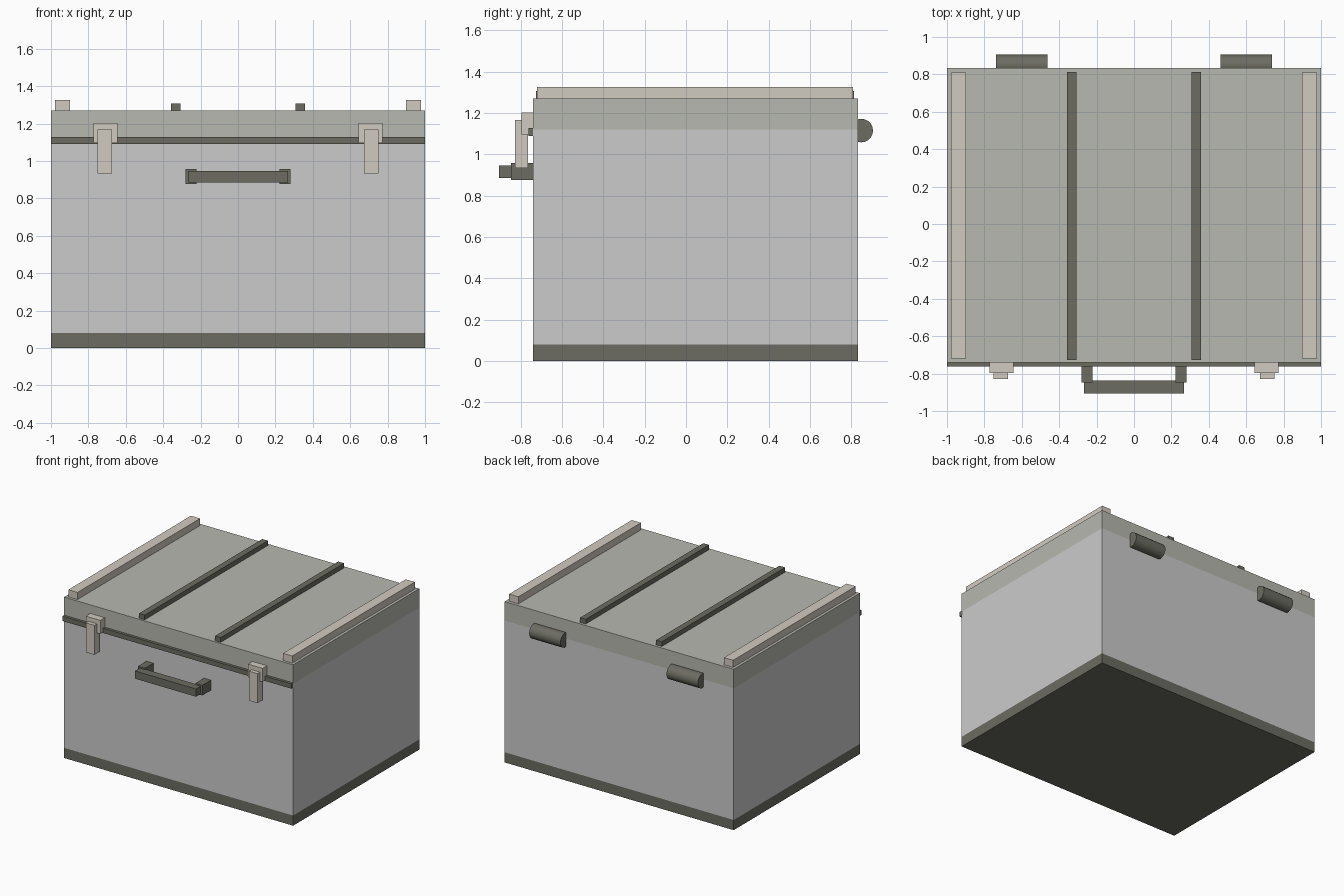
import bpy, math

if "Cube" in bpy.data.objects:
    bpy.data.objects.remove(bpy.data.objects["Cube"])


def material(name, rgb):
    m = bpy.data.materials.new(name)
    m.diffuse_color = (*rgb, 1)
    m.use_nodes = True
    m.node_tree.nodes["Principled BSDF"].inputs["Base Color"].default_value = m.diffuse_color
    return m


LID = material("lid_grey", (0.48, 0.48, 0.44))
DARK = material("dark_trim", (0.15, 0.15, 0.125))
PALE = material("pale_trim", (0.64, 0.60, 0.53))


def box(name, x, y, z, mat=None):
    """Box from (min, max) ranges on each axis."""
    r = (x, y, z)
    bpy.ops.mesh.primitive_cube_add(size=1, location=[(a + b) / 2 for a, b in r])
    o = bpy.context.object
    o.name = name
    o.scale = [b - a for a, b in r]
    bpy.ops.object.transform_apply(location=False, rotation=False, scale=True)
    if mat:
        o.data.materials.append(mat)
    return o


def pair(name, x, y, z, mat):
    """Box and its mirror image across x = 0."""
    box(name + "_right", x, y, z, mat)
    box(name + "_left", (-x[1], -x[0]), y, z, mat)


FRONT, BACK = -0.741, 0.833

# Case: base band, body, lid and front seam strip
box("base_band", (-1, 1), (FRONT, BACK), (0, 0.08), DARK)
box("body", (-1, 1), (FRONT, BACK), (0.08, 1.12))
box("lid", (-1, 1), (FRONT, BACK), (1.12, 1.27), LID)
box("seam_strip", (-1, 1), (-0.763, FRONT + 0.01), (1.09, 1.128), DARK)

# Lid rails and thin ridges
pair("lid_rail", (0.898, 0.978), (-0.72, 0.809), (1.265, 1.326), PALE)
pair("lid_ridge", (0.307, 0.357), (-0.726, 0.812), (1.265, 1.307), DARK)

# Latches
pair("latch_plate", (0.645, 0.772), (-0.796, FRONT + 0.01), (1.095, 1.202), PALE)
pair("latch_lever", (0.675, 0.75), (-0.828, -0.765), (0.934, 1.167), PALE)

# Carry handle
pair("handle_bracket", (0.221, 0.281), (-0.847, FRONT + 0.01), (0.876, 0.957), DARK)
box("handle_bar", (-0.267, 0.267), (-0.905, -0.838), (0.885, 0.946), DARK)

# Hinge barrels on the back
for side, x in (("left", -0.6), ("right", 0.6)):
    bpy.ops.mesh.primitive_cylinder_add(
        vertices=20, radius=0.057, depth=0.273,
        location=(x, 0.848, 1.115), rotation=(0, math.pi / 2, 0))
    hinge = bpy.context.object
    hinge.name = "hinge_" + side
    hinge.data.materials.append(DARK)
    bpy.ops.object.shade_smooth_by_angle()
